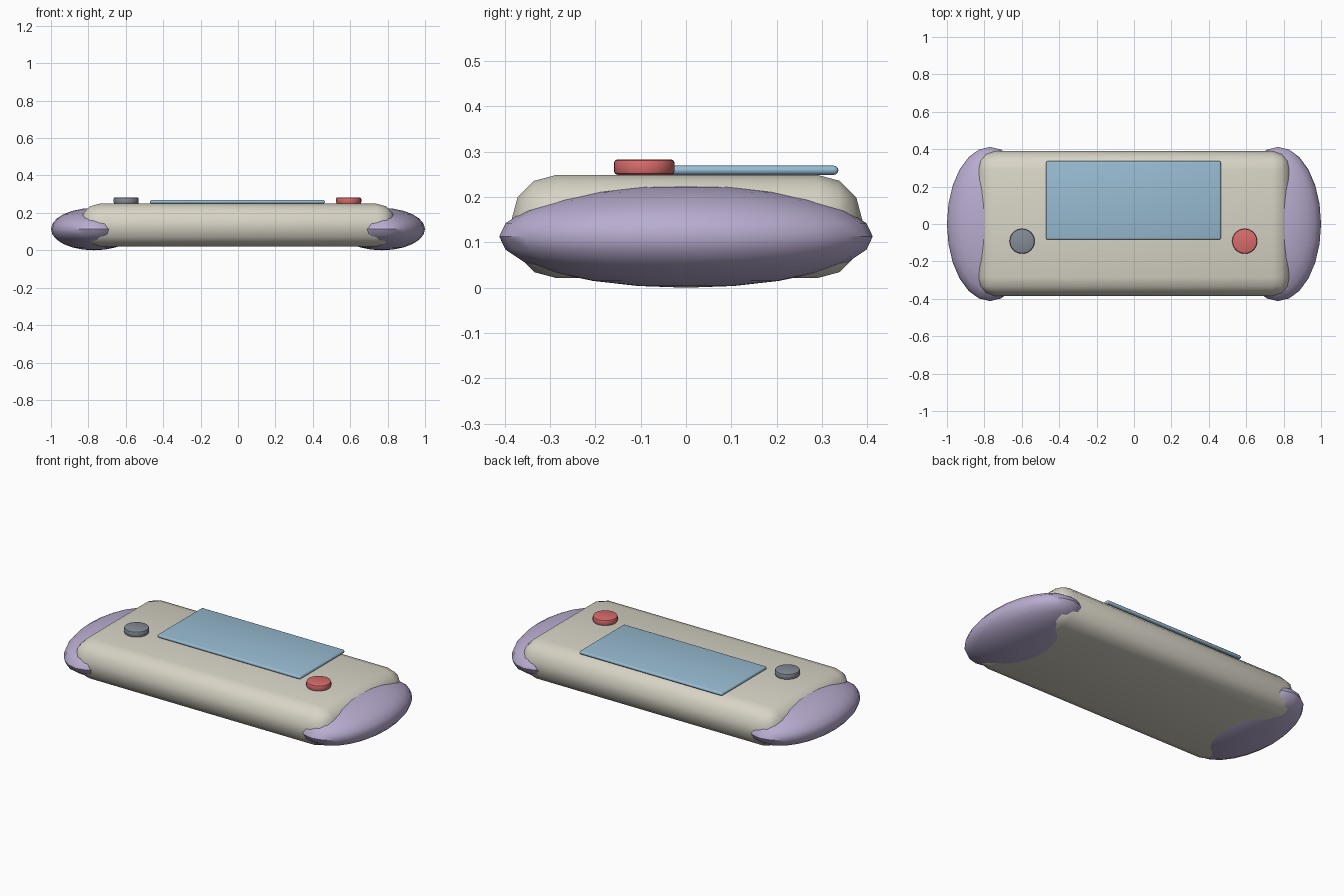
import bpy, math

if "Cube" in bpy.data.objects:
    bpy.data.objects.remove(bpy.data.objects["Cube"])


def material(name, rgb):
    # sRGB 0-255 to linear
    m = bpy.data.materials.new(name)
    m.diffuse_color = [((c / 255 + 0.055) / 1.055) ** 2.4 for c in rgb] + [1]
    m.use_nodes = True
    m.node_tree.nodes["Principled BSDF"].inputs["Base Color"].default_value = m.diffuse_color
    return m


cream = material("cream", (216, 212, 198))
lilac = material("lilac", (184, 172, 207))
blue = material("screen blue", (152, 188, 210))
red = material("red", (216, 108, 107))
grey = material("slate grey", (132, 139, 150))


def finish(name, mat, scale, bevel=0, segments=3):
    ob = bpy.context.object
    ob.name = name
    ob.scale = scale
    bpy.ops.object.transform_apply(location=False, rotation=False, scale=True)
    ob.data.materials.append(mat)
    if bevel:
        mod = ob.modifiers.new("rounded edges", "BEVEL")
        mod.width = bevel
        mod.segments = segments
        mod.limit_method = "ANGLE"
        mod.angle_limit = math.radians(40)
        bpy.ops.object.modifier_apply(modifier=mod.name)
    bpy.ops.object.shade_smooth_by_angle(angle=math.radians(40))


# Rounded main body
bpy.ops.mesh.primitive_cube_add(size=1, location=(0, 0.002, 0.135))
finish("body", cream, (1.68, 0.774, 0.228), 0.1, 3)

# Screen plate
bpy.ops.mesh.primitive_cube_add(size=1, location=(-0.003, 0.126, 0.259))
finish("screen", blue, (0.935, 0.42, 0.02), 0.0095, 3)

# Side grips and round buttons
for side, label, mat in ((-1, "left", grey), (1, "right", red)):
    bpy.ops.mesh.primitive_uv_sphere_add(segments=24, ring_count=12, radius=1,
                                         location=(side * 0.77, 0, 0.113))
    finish(label + "_grip", lilac, (0.23, 0.412, 0.113))
    bpy.ops.mesh.primitive_cylinder_add(vertices=32, radius=0.067, depth=0.034,
                                        location=(side * 0.595 - 0.003, -0.092, 0.266))
    finish(label + "_button", mat, (1, 1, 1), 0.008, 2)
